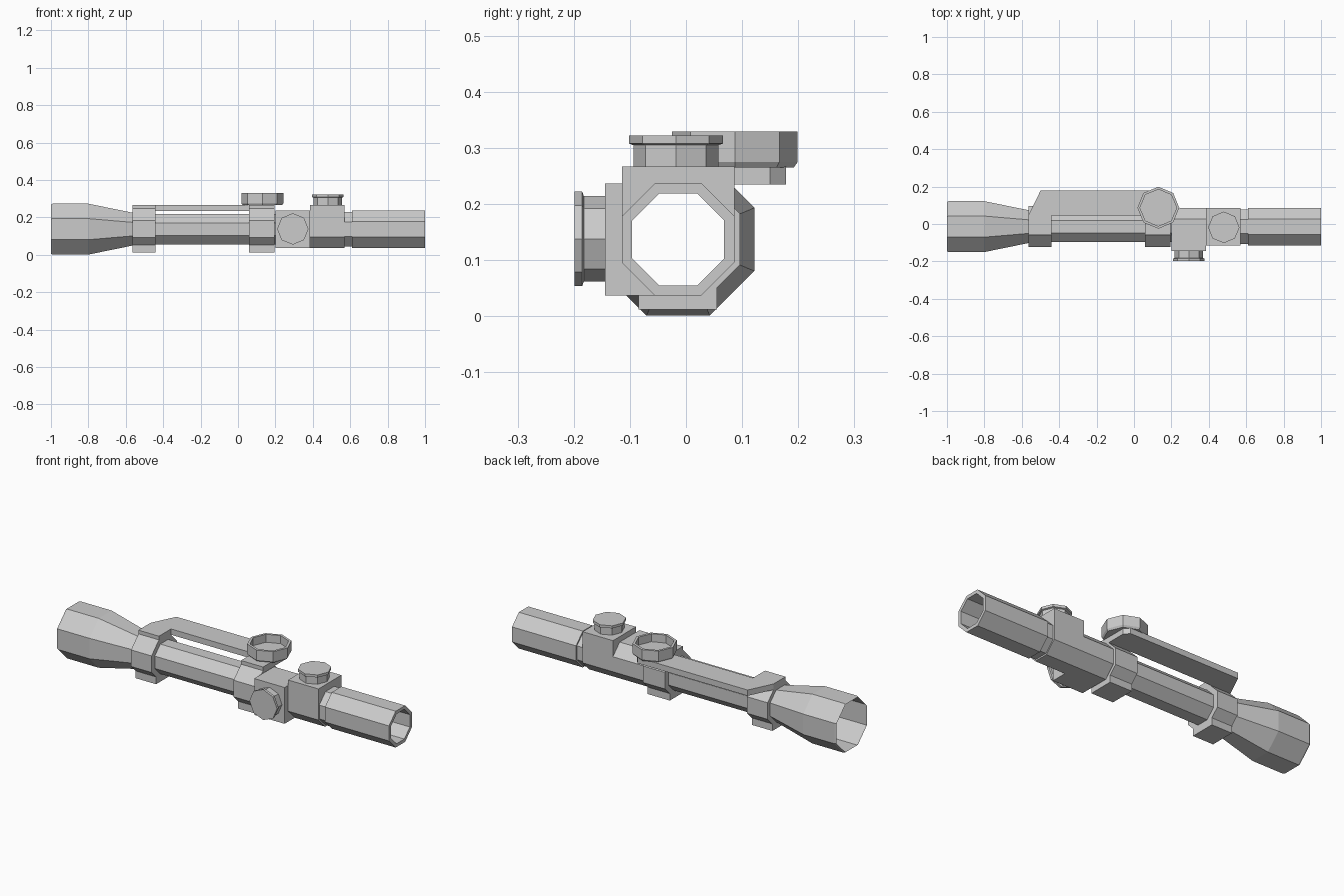
import bpy
import math

if "Cube" in bpy.data.objects:
    bpy.data.objects.remove(bpy.data.objects["Cube"])

CY, CZ = -0.014, 0.137      # optical axis
BORE = 0.082                # bore radius, measured across flats


def mesh(name, verts, faces):
    me = bpy.data.meshes.new(name)
    me.from_pydata(verts, [], faces)
    me.update()
    ob = bpy.data.objects.new(name, me)
    bpy.context.collection.objects.link(ob)
    return ob


def octagon(r, vertex_first=False):
    """r is across flats, or the corner radius when vertex_first."""
    off = 0 if vertex_first else math.pi / 8
    R = r if vertex_first else r / math.cos(math.pi / 8)
    return [(R * math.cos(off + k * math.pi / 4), R * math.sin(off + k * math.pi / 4)) for k in range(8)]


def loft(name, rings, closed=False, caps=False):
    """Skin rings of equal point count; closed joins the last to the first."""
    n = len(rings[0])
    m = len(rings)
    faces = []
    for i in range(m if closed else m - 1):
        j = (i + 1) % m
        for k in range(n):
            l = (k + 1) % n
            faces.append((i * n + k, i * n + l, j * n + l, j * n + k))
    if caps:
        faces.append(tuple(range(n))[::-1])
        faces.append(tuple(range((m - 1) * n, m * n)))
    ob = mesh(name, [p for r in rings for p in r], faces)
    # consistent outward normals
    import bmesh
    bm = bmesh.new()
    bm.from_mesh(ob.data)
    bmesh.ops.recalc_face_normals(bm, faces=bm.faces)
    bm.to_mesh(ob.data)
    bm.free()
    return ob


def along(x, pts):
    return [(x, CY + a, CZ + b) for a, b in pts]


def sleeve(name, x0, x1, outer):
    """Hollow collar around the bore with any eight-point outline."""
    inner = octagon(BORE)
    return loft(name, [along(x0, outer), along(x1, outer), along(x1, inner), along(x0, inner)], closed=True)


def prism(name, outline, z0, z1):
    return loft(name, [[(x, y, z) for x, y in outline] for z in (z0, z1)], caps=True)


# Main tube with flared objective bell
loft("main_tube", [along(x, octagon(r)) for x, r in
                   ((-1, 0.132), (-0.99, 0.136), (-0.8, 0.136), (-0.56, 0.087), (-0.5, BORE), (1, BORE))])

# Eyepiece and its neck
sleeve("eyepiece", 0.61, 1.0, octagon(0.1))
sleeve("eyepiece_neck", 0.57, 0.61, octagon(0.092))

# Turret housings: octagons squared off toward their knob
side = octagon(0.1)
side[3], side[4] = (-0.13, 0.1), (-0.13, -0.1)
sleeve("side_turret_housing", 0.2, 0.385, side)
top = octagon(0.1)
top[1], top[2] = (0.1, 0.13), (-0.1, 0.13)
sleeve("top_turret_housing", 0.385, 0.57, top)

# Mount rings and feet
for label, x0, x1 in (("front", -0.565, -0.44), ("rear", 0.06, 0.195)):
    sleeve(label + "_mount_ring", x0, x1, octagon(0.11))
    prism(label + "_mount_foot", [(x0, -0.085), (x1, -0.085), (x1, 0.055), (x0, 0.055)], 0.012, 0.052)

# Carrier arm bridging both rings
prism("carrier_arm", [(-0.565, -0.06), (-0.44, -0.06), (-0.44, 0.045), (0.06, 0.045), (0.06, -0.06),
                      (0.195, -0.06), (0.195, 0.15), (0.17, 0.178), (-0.5, 0.178), (-0.565, 0.045)], 0.235, 0.267)

# Recessed dial on the arm
loft("dial_cup", [[(0.13 + a, 0.087 + b, z) for a, b in octagon(r, True)]
                  for r, z in ((0.105, 0.265), (0.112, 0.275), (0.112, 0.329), (0.098, 0.329), (0.098, 0.285))], caps=True)

# Adjustment knobs: stem then flange
KNOB = ((0.076, 0), (0.076, 0.038), (0.084, 0.041), (0.084, 0.055))
loft("top_knob", [[(0.48 + a, -0.018 + b, 0.267 + h) for a, b in octagon(r, True)] for r, h in KNOB], caps=True)
loft("side_knob", [[(0.293 + a, -0.144 - h, 0.138 + b) for a, b in octagon(r, True)] for r, h in KNOB], caps=True)
